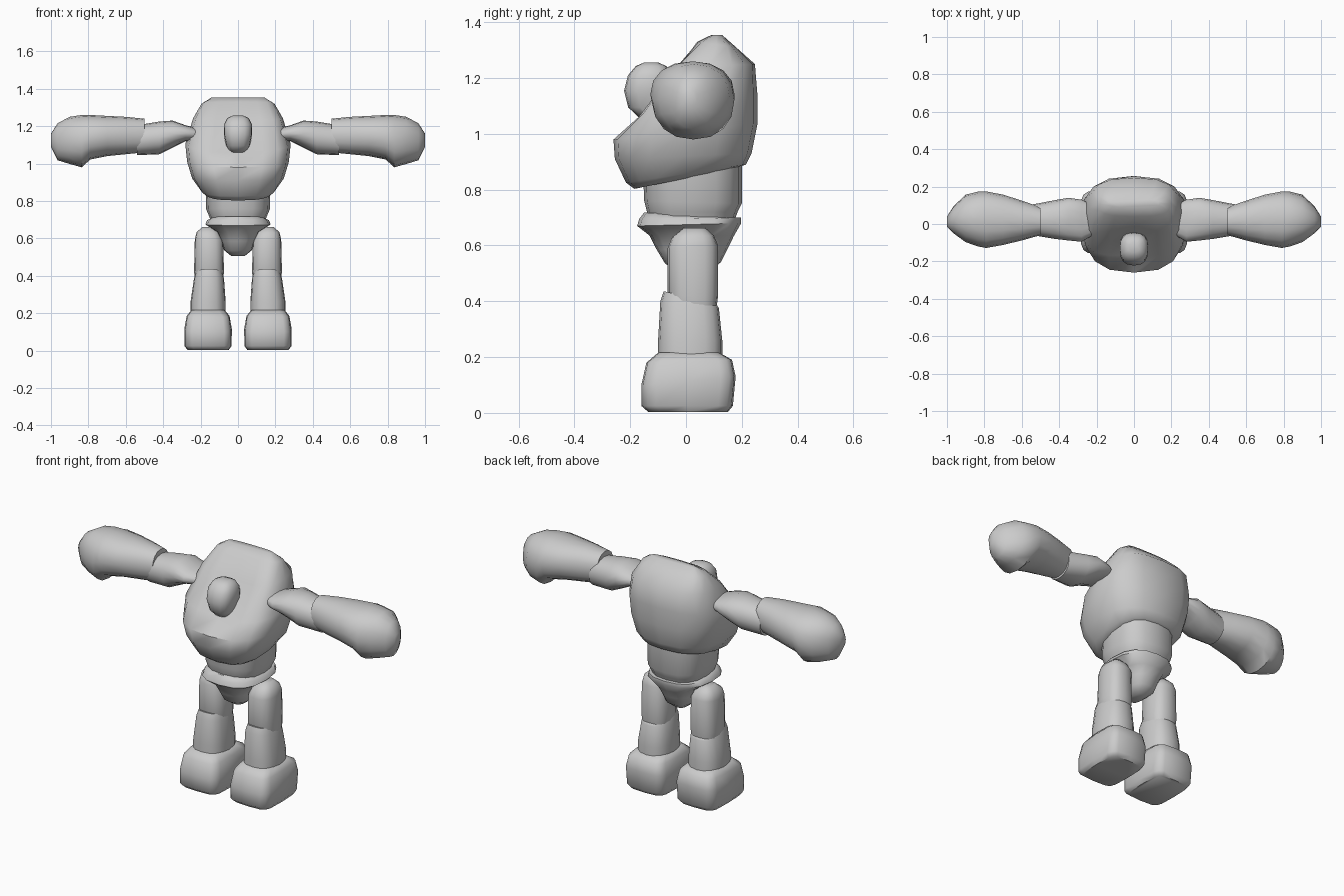
import bpy, bmesh, math

N = 16


def power(v, e):
    return math.copysign(abs(v) ** e, v)


def ring(cx, hx, yf, zf, yb, zb, sq=2.6, dent=0.0):
    """Rounded-square loop from front (yf, zf) to back (yb, zb)."""
    pts = []
    for i in range(N):
        a = 2 * math.pi * i / N
        c, s = power(math.cos(a), 2 / sq), power(math.sin(a), 2 / sq)
        t = (s + 1) / 2
        d = dent * max(0, -s) * max(0, 1 - c * c * 1.3)
        pts.append((cx + hx * c, yf + (yb - yf) * t + d, zf + (zb - zf) * t - d * 0.3))
    return pts


def arm_ring(x, y0, y1, z0, z1, sq=2.2):
    """Loop across the x axis."""
    return [(x, q, p) for p, q, _ in ring((z0 + z1) / 2, (z1 - z0) / 2, y0, 0, y1, 0, sq)]


def loft(name, rings, mirror=False, angle=50):
    bm = bmesh.new()
    loops = [[bm.verts.new(p) for p in r] for r in rings]
    for a, b in zip(loops, loops[1:]):
        for i in range(N):
            j = (i + 1) % N
            bm.faces.new((a[i], a[j], b[j], b[i]))
    bm.faces.new(loops[0][::-1])
    bm.faces.new(loops[-1])
    bmesh.ops.recalc_face_normals(bm, faces=bm.faces[:])
    me = bpy.data.meshes.new(name)
    bm.to_mesh(me)
    bm.free()
    ob = bpy.data.objects.new(name, me)
    bpy.context.collection.objects.link(ob)
    bpy.ops.object.select_all(action='DESELECT')
    ob.select_set(True)
    bpy.context.view_layer.objects.active = ob
    bpy.ops.object.shade_smooth_by_angle(angle=math.radians(angle))
    if mirror:
        m = ob.modifiers.new("Mirror", 'MIRROR')
        m.use_mirror_merge = False
    return ob


# Torso: hunched shell with a hollowed sloping front
loft("torso", [
    ring(0, .17, -.185, .803, .17, .875),
    ring(0, .20, -.215, .825, .215, .89),
    ring(0, .245, -.255, .91, .235, .93),
    ring(0, .272, -.26, .98, .257, 1.04),
    ring(0, .282, -.215, 1.07, .256, 1.14, 2.6, .05),
    ring(0, .24, -.085, 1.235, .247, 1.25, 2.8, .06),
    ring(0, .195, .04, 1.33, .18, 1.31, 3),
    ring(0, .14, .09, 1.354, .13, 1.354, 3),
])

# Head
loft("head", [
    ring(0, .045, -.17, 1.06, -.05, 1.06),
    ring(0, .063, -.207, 1.095, -.04, 1.095),
    ring(0, .076, -.222, 1.155, -.04, 1.155),
    ring(0, .075, -.208, 1.21, -.05, 1.21),
    ring(0, .057, -.18, 1.243, -.07, 1.243),
    ring(0, .03, -.15, 1.256, -.1, 1.256),
])

# Waist and pelvis
loft("waist", [
    ring(0, .14, -.125, .68, .17, .68),
    ring(0, .155, -.14, .72, .185, .72),
    ring(0, .17, -.15, .76, .2, .75),
    ring(0, .175, -.155, .90, .2, .92),
])
loft("pelvis", [
    ring(0, .035, -.03, .505, .08, .505),
    ring(0, .075, -.075, .535, .125, .54),
    ring(0, .09, -.105, .585, .15, .59),
    ring(0, .115, -.13, .635, .172, .635),
    ring(0, .175, -.175, .67, .198, .68),
    ring(0, .165, -.168, .695, .198, .70),
    ring(0, .14, -.15, .718, .17, .70),
])

# Legs
loft("thigh", [
    ring(.155, .075, -.05, .38, .11, .38),
    ring(.155, .08, -.066, .42, .115, .42),
    ring(.155, .076, -.066, .59, .115, .60),
    ring(.16, .062, -.05, .63, .10, .635),
    ring(.16, .03, -.01, .662, .07, .662),
], True)
loft("shin", [
    ring(.16, .094, -.10, .19, .13, .19),
    ring(.16, .094, -.10, .26, .13, .26),
    ring(.155, .08, -.092, .40, .118, .375),
    ring(.155, .07, -.08, .436, .108, .392),
], True)
loft("foot", [
    ring(.16, .11, -.135, .003, .15, .003, 5),
    ring(.16, .126, -.16, .025, .168, .025, 5),
    ring(.16, .127, -.16, .10, .178, .13, 5),
    ring(.16, .115, -.142, .18, .165, .19, 5),
    ring(.16, .09, -.10, .216, .12, .216, 4),
], True)

# Arms
loft("upper_arm", [
    arm_ring(.22, -.06, .10, 1.12, 1.19),
    arm_ring(.28, -.095, .13, 1.12, 1.205),
    arm_ring(.35, -.088, .14, 1.085, 1.23),
    arm_ring(.42, -.08, .128, 1.05, 1.225),
    arm_ring(.54, -.06, .105, 1.045, 1.205),
], True)
loft("forearm", [
    arm_ring(.50, -.06, .09, 1.06, 1.24),
    arm_ring(.60, -.088, .125, 1.05, 1.25),
    arm_ring(.70, -.112, .157, 1.04, 1.255),
    arm_ring(.79, -.128, .174, 1.022, 1.26),
    arm_ring(.835, -.12, .173, .98, 1.26),
    arm_ring(.90, -.097, .157, .998, 1.25),
    arm_ring(.965, -.05, .095, 1.018, 1.215),
    arm_ring(1.0, -.015, .04, 1.09, 1.16),
], True)
